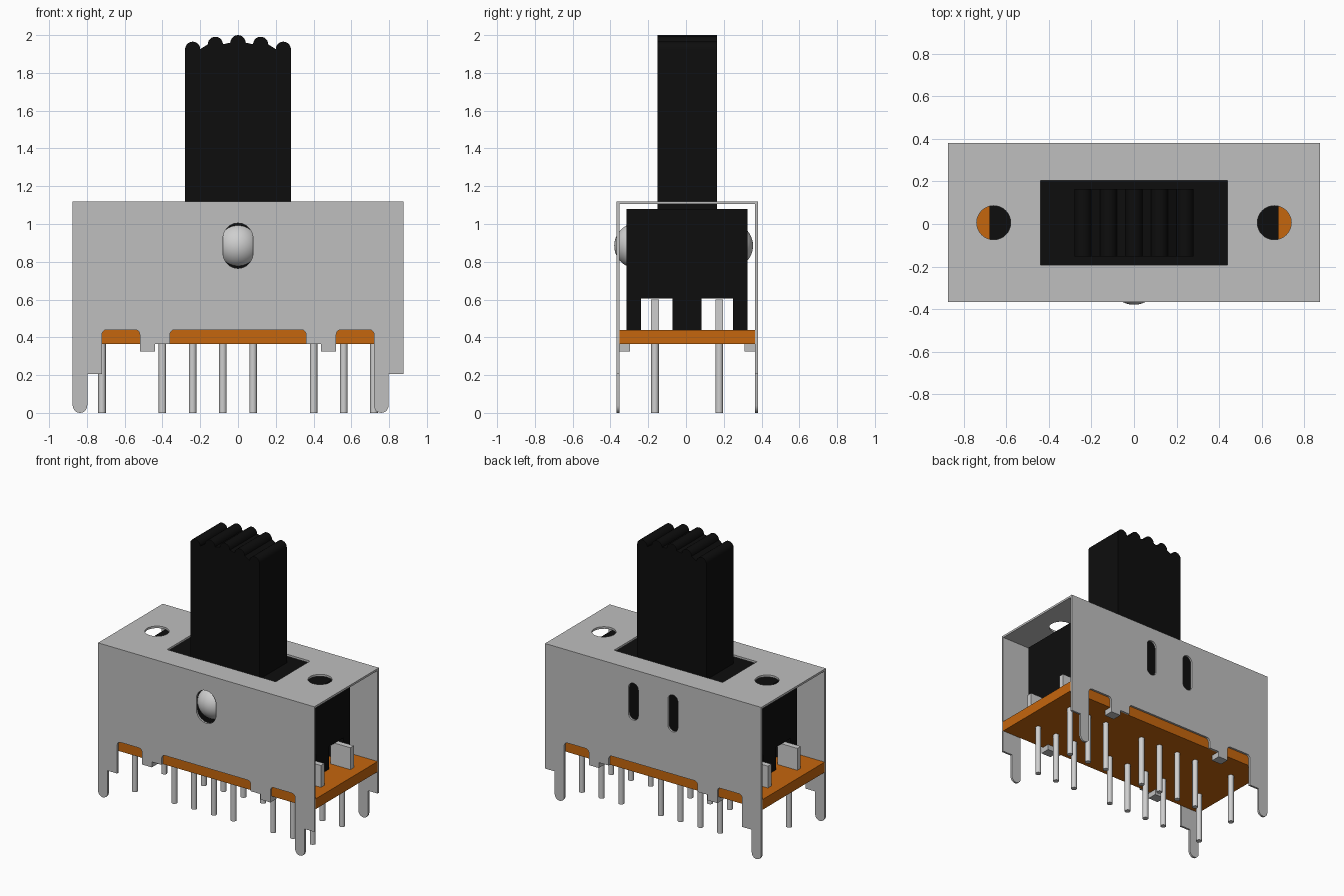
import bpy, bmesh
from math import sin, cos, pi
from mathutils import Matrix, Vector

if "Cube" in bpy.data.objects:
    bpy.data.objects.remove(bpy.data.objects["Cube"])

MID = 0.006          # depth centre of the housing
HALF_X, HALF_Y = 0.875, 0.374
TOP, SHEET = 1.12, 0.015


def material(name, r, g, b):
    m = bpy.data.materials.new(name)
    m.use_nodes = True
    m.diffuse_color = (r, g, b, 1)
    m.node_tree.nodes["Principled BSDF"].inputs["Base Color"].default_value = (r, g, b, 1)
    return m


STEEL = material("steel grey", 0.52, 0.52, 0.52)
BRIGHT = material("bright metal", 0.62, 0.62, 0.62)
BLACK = material("black plastic", 0.004, 0.004, 0.004)
ORANGE = material("orange board", 0.56, 0.133, 0.004)

# Axes of a flat drawing: right, up, and extrusion direction
FLOOR = ((1, 0, 0), (0, 1, 0), (0, 0, 1))
FRONT = ((1, 0, 0), (0, 0, 1), (0, -1, 0))
SIDE = ((0, 1, 0), (0, 0, 1), (1, 0, 0))


def smooth(ob):
    bpy.ops.object.select_all(action='DESELECT')
    ob.select_set(True)
    bpy.context.view_layer.objects.active = ob
    bpy.ops.object.shade_smooth_by_angle(angle=0.6)


def finish(name, bm, mat):
    bmesh.ops.recalc_face_normals(bm, faces=bm.faces)
    me = bpy.data.meshes.new(name)
    bm.to_mesh(me)
    bm.free()
    me.materials.append(mat)
    ob = bpy.data.objects.new(name, me)
    bpy.context.collection.objects.link(ob)
    return ob


def extrude(name, loops, thick, axes, loc, mat):
    """Solid from an outline and optional holes, centred on loc along its thickness."""
    cu = bpy.data.curves.new(name, 'CURVE')
    cu.dimensions, cu.fill_mode, cu.extrude = '2D', 'BOTH', thick / 2
    for pts in loops:
        sp = cu.splines.new('POLY')
        sp.points.add(len(pts) - 1)
        for p, (u, v) in zip(sp.points, pts):
            p.co = (u, v, 0, 1)
        sp.use_cyclic_u = True
    tmp = bpy.data.objects.new(name + "_outline", cu)
    bpy.context.collection.objects.link(tmp)
    dg = bpy.context.evaluated_depsgraph_get()
    flat = bpy.data.meshes.new_from_object(tmp.evaluated_get(dg))
    bm = bmesh.new()
    bm.from_mesh(flat)
    bpy.data.objects.remove(tmp)
    bpy.data.meshes.remove(flat)
    bmesh.ops.remove_doubles(bm, verts=bm.verts, dist=1e-5)
    m = Matrix.Translation(loc) @ Matrix(axes).transposed().to_4x4()
    bmesh.ops.transform(bm, matrix=m, verts=bm.verts)
    ob = finish(name, bm, mat)
    smooth(ob)
    return ob


def box(name, lo, hi, mat):
    bm = bmesh.new()
    bmesh.ops.create_cube(bm, size=1)
    lo, hi = Vector(lo), Vector(hi)
    m = Matrix.Translation((lo + hi) / 2) @ Matrix.Diagonal((*(hi - lo), 1))
    bmesh.ops.transform(bm, matrix=m, verts=bm.verts)
    return finish(name, bm, mat)


def arc(cx, cy, r, a, b, n=10):
    return [(cx + r * cos(a + (b - a) * i / n), cy + r * sin(a + (b - a) * i / n))
            for i in range(n + 1)]


def slot(cx, cy, w, h):
    r = w / 2
    d = h / 2 - r
    return arc(cx, cy + d, r, 0, pi) + arc(cx, cy - d, r, pi, 2 * pi)


def rect(x, y):
    return [(-x, -y), (x, -y), (x, y), (-x, y)]


def recess(x0, x1, bottom0, bottom1, top=0.44, r=0.025):
    """Round-cornered notch in the lower edge of a wall."""
    return ([(x0, bottom0)] + arc(x0 + r, top - r, r, pi, pi / 2, 4)
            + arc(x1 - r, top - r, r, pi / 2, 0, 4) + [(x1, bottom1)])


# Wall outline: two round-ended legs and three notches
LEG, STEP, EDGE, TAB = 0.0385, 0.205, 0.365, 0.325
wall = [(-HALF_X, TOP)]
wall += arc(-HALF_X + LEG, LEG, LEG, pi, 2 * pi)
wall += [(-0.798, STEP)]
wall += recess(-0.72, -0.52, STEP, TAB)
wall += [(-0.44, TAB), (-0.44, EDGE)]
wall += recess(-0.36, 0.36, EDGE, EDGE)
wall += [(0.44, EDGE), (0.44, TAB)]
wall += recess(0.52, 0.72, TAB, STEP)
wall += arc(0.72 + LEG, LEG, LEG, pi, 2 * pi)
wall += [(0.797, STEP), (HALF_X, STEP), (HALF_X, TOP)]

SLOT_Z = 0.885
WALL_Y = HALF_Y - SHEET / 2
extrude("housing_front", [wall, slot(0, SLOT_Z, 0.16, 0.24)], SHEET, FRONT,
        (0, MID - WALL_Y, 0), STEEL)
extrude("housing_back", [wall] + [slot(x, SLOT_Z, 0.08, 0.27) for x in (-0.16, 0.16)],
        SHEET, FRONT, (0, MID + WALL_Y, 0), STEEL)

# Housing top with slider window and two mounting holes
holes = [arc(x, 0, 0.08, 0, 2 * pi * 31 / 32, 31) for x in (-0.66, 0.66)]
extrude("housing_top", [rect(HALF_X, HALF_Y), rect(0.44, 0.198)] + holes, SHEET, FLOOR,
        (0, MID, TOP - SHEET / 2), STEEL)

# Tabs folded under the board
for side in (-1, 1):
    for x in (-0.48, 0.48):
        ya, yb = sorted((MID + side * 0.372, MID + side * 0.303))
        box("folded_tab", (x - 0.04, ya, TAB), (x + 0.04, yb, EDGE), STEEL)

# Base board
BOARD_Y = HALF_Y - SHEET
box("base_board", (-HALF_X, MID - BOARD_Y, EDGE), (HALF_X, MID + BOARD_Y, 0.44), ORANGE)

# Slider body with three runners along its length
half = [(0.32, 1.08), (0.32, 0.44), (0.243, 0.44), (0.243, 0.605), (0.077, 0.605), (0.077, 0.44)]
body = half + [(-y, z) for y, z in reversed(half)]
extrude("slider_body", [body], 1.36, SIDE, (0, MID, 0), BLACK)

# Knob with five grip ridges on a gently arched top
knob = [(-0.28, 1.07)]
for x in (-0.24, -0.12, 0, 0.12, 0.24):
    knob += arc(x, 1.96 - 0.6 * x * x, 0.04, pi, 0, 12)
knob += [(0.28, 1.07)]
extrude("slider_knob", [knob], 0.316, FRONT, (0, MID, 0), BLACK)

# Detent balls pressed against the walls
for name, y in (("front_ball", -0.26), ("back_ball", 0.235)):
    bm = bmesh.new()
    bmesh.ops.create_uvsphere(bm, u_segments=40, v_segments=24, radius=0.12)
    bmesh.ops.translate(bm, vec=(0, y, SLOT_Z), verts=bm.verts)
    smooth(finish(name, bm, BRIGHT))

# Terminal pins in two rows, with wide blades on the end pins
for row in (-0.17, 0.17):
    y = MID + row
    for x in (-0.72, -0.4, -0.24, -0.08, 0.08, 0.4, 0.56, 0.72):
        end = abs(x) > 0.7
        height = 0.45 if end else 0.6
        circle = arc(x, y, 0.02, 0, 2 * pi * 15 / 16, 15)
        extrude("terminal_pin", [circle], height, FLOOR, (0, 0, height / 2), BRIGHT)
        if end:
            box("terminal_blade", (x - 0.08, y - 0.02, 0.44), (x + 0.08, y + 0.02, 0.6), BRIGHT)
